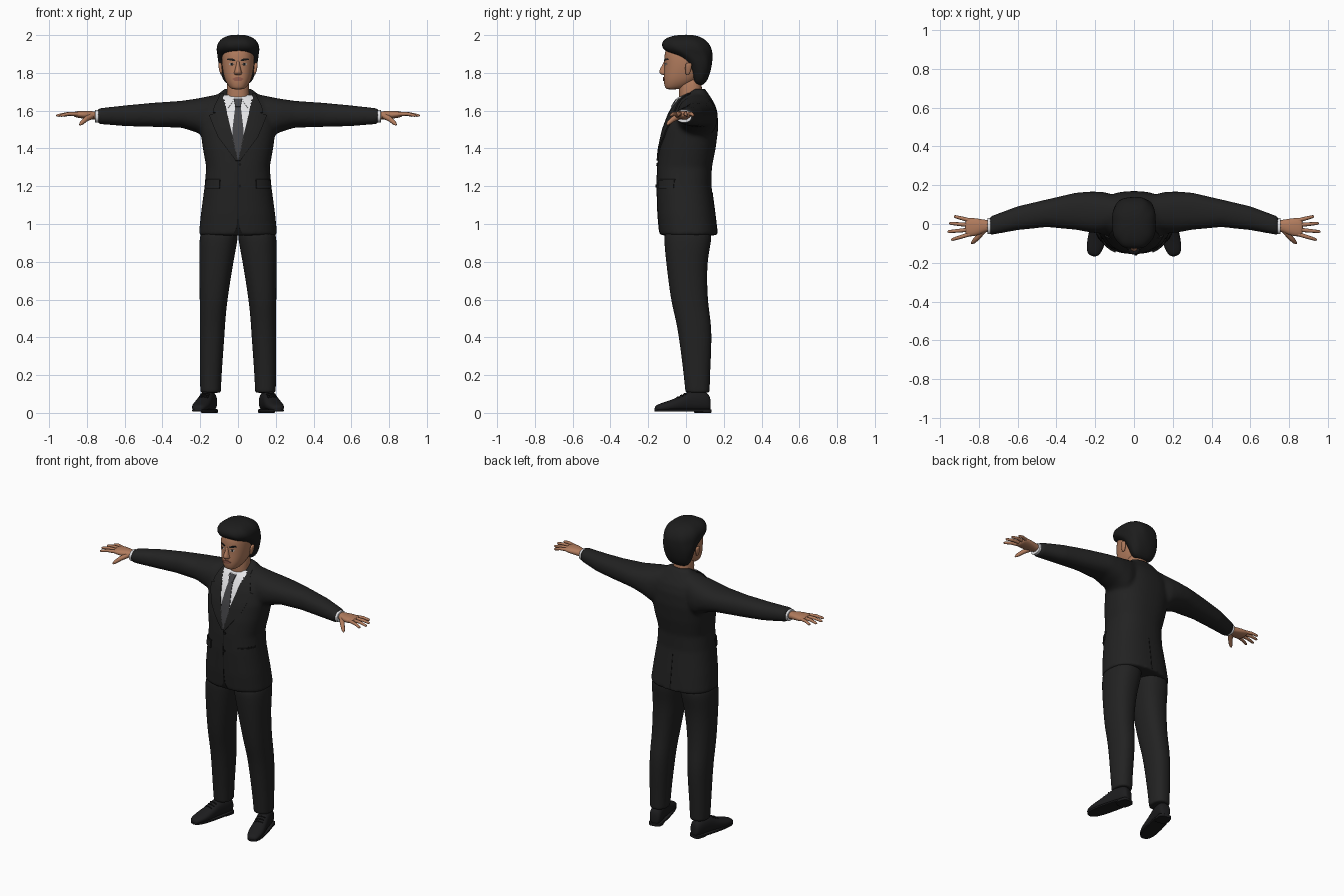
import bpy, bmesh, math
from mathutils import Vector, Matrix
from mathutils.bvhtree import BVHTree

cube = bpy.data.objects.get("Cube")
if cube:
    bpy.data.objects.remove(cube)


def material(name, r, g, b):
    m = bpy.data.materials.new(name)
    m.use_nodes = True
    m.diffuse_color = (r, g, b, 1)
    bsdf = m.node_tree.nodes["Principled BSDF"]
    bsdf.inputs["Base Color"].default_value = (r, g, b, 1)
    bsdf.inputs["Roughness"].default_value = 0.8
    return m


SUIT = material("charcoal suit", 0.016, 0.016, 0.016)
SEAM = material("dark seam", 0.007, 0.007, 0.007)
HAIR = material("black hair", 0.012, 0.012, 0.012)
SKIN = material("warm skin", 0.44, 0.2, 0.11)
SHIRT = material("white shirt", 0.8, 0.8, 0.82)
TIE = material("grey tie", 0.055, 0.055, 0.06)
SHOE = material("black leather", 0.012, 0.012, 0.013)
LIPS = material("lips", 0.3, 0.11, 0.075)
EYE = material("eye white", 0.5, 0.45, 0.42)


def bake(obj):
    """Apply the modifiers, or turn a curve into a mesh, and shade smooth."""
    deps = bpy.context.evaluated_depsgraph_get()
    mesh = bpy.data.meshes.new_from_object(obj.evaluated_get(deps))
    name = obj.name
    mats = list(obj.data.materials)
    bpy.data.objects.remove(obj)
    new = bpy.data.objects.new(name, mesh)
    bpy.context.collection.objects.link(new)
    mesh.materials.clear()
    for m in mats:
        mesh.materials.append(m)
    mesh.shade_smooth()
    mesh.set_sharp_from_angle(angle=math.radians(50))
    return new


def to_object(name, bm, mat):
    bmesh.ops.recalc_face_normals(bm, faces=bm.faces)
    mesh = bpy.data.meshes.new(name)
    bm.to_mesh(mesh)
    bm.free()
    mesh.materials.append(mat)
    obj = bpy.data.objects.new(name, mesh)
    bpy.context.collection.objects.link(obj)
    return obj


def add_loft(bm, rings, axis="Z", side=1, n=2.3, seg=24, tilt=0, ripple=0):
    """Rings are (position on axis, low, high, low, high) of each section."""
    place = {"Z": lambda t, a, b: (a, b, t + tilt * b),
             "X": lambda t, a, b: (t, a, b),
             "Y": lambda t, a, b: (a, t, b)}[axis]
    loops = []
    for t, a0, a1, b0, b1 in rings:
        loop = []
        for i in range(seg):
            ang = math.tau * i / seg
            c, s = math.cos(ang), math.sin(ang)
            k = 1 + ripple * math.sin(8 * ang + 25 * t)
            a = (a0 + a1) / 2 + k * (a1 - a0) / 2 * math.copysign(abs(c) ** (2 / n), c)
            b = (b0 + b1) / 2 + k * (b1 - b0) / 2 * math.copysign(abs(s) ** (2 / n), s)
            p = Vector(place(t, a, b))
            p.x *= side
            loop.append(bm.verts.new(p))
        loops.append(loop)
    for lo, hi in zip(loops, loops[1:]):
        for i in range(seg):
            j = (i + 1) % seg
            bm.faces.new((lo[i], lo[j], hi[j], hi[i]))
    bm.faces.new(loops[0])
    bm.faces.new(loops[-1])


def loft(name, rings, mat, matrix=None, **kw):
    bm = bmesh.new()
    add_loft(bm, rings, **kw)
    if matrix:
        bm.transform(matrix)
    obj = to_object(name, bm, mat)
    obj.modifiers.new("smooth", "SUBSURF").levels = 2
    return bake(obj)


def sym(rows):
    """Upright sections (z, half width, front, back) centred on x."""
    return [(z, -w, w, f, b) for z, w, f, b in rows]


def tube(name, points, radii, depth, mat):
    curve = bpy.data.curves.new(name, "CURVE")
    curve.dimensions = "3D"
    curve.bevel_depth = depth
    curve.bevel_resolution = 3
    curve.use_fill_caps = True
    sp = curve.splines.new("POLY")
    sp.points.add(len(points) - 1)
    for p, co, r in zip(sp.points, points, radii):
        p.co, p.radius = (*co, 1), r
    curve.materials.append(mat)
    obj = bpy.data.objects.new(name, curve)
    bpy.context.collection.objects.link(obj)
    return bake(obj)


def surface(obj):
    return BVHTree.FromPolygons([v.co for v in obj.data.vertices],
                                [p.vertices for p in obj.data.polygons])


def panel(name, tree, rows, mat, side=1, lift=0.0, back=False, thick=0.008, cols=8):
    """Thin plate laid on a surface; rows are (z, x start, x end)."""
    d = -1 if back else 1
    bm, grid = bmesh.new(), []
    samples = []
    for r0, r1 in zip(rows, rows[1:]):
        k = max(2, int(abs(r0[0] - r1[0]) / 0.015))
        samples += [[u + (v - u) * i / k for u, v in zip(r0, r1)] for i in range(k)]
    samples.append(rows[-1])
    for z, x0, x1 in samples:
        line = []
        for i in range(cols + 1):
            x = side * (x0 + (x1 - x0) * i / cols)
            hit = tree.ray_cast(Vector((x, -d, z)), Vector((0, d, 0)))[0]
            line.append(bm.verts.new((x, (hit.y if hit else 0) - d * lift, z)))
        grid.append(line)
    for lo, hi in zip(grid, grid[1:]):
        for i in range(cols):
            bm.faces.new((lo[i], lo[i + 1], hi[i + 1], hi[i]))
    obj = to_object(name, bm, mat)
    mod = obj.modifiers.new("thickness", "SOLIDIFY")
    mod.thickness, mod.offset = thick, 0
    return bake(obj)


# Jacket: torso and sleeves fused into one smooth body
bm = bmesh.new()
add_loft(bm, sym([(.94, .208, -.14, .168), (1.05, .197, -.15, .155), (1.2, .177, -.155, .135),
                  (1.3, .168, -.152, .137), (1.4, .186, -.142, .157), (1.5, .2, -.12, .17),
                  (1.58, .195, -.09, .168), (1.63, .18, -.062, .155), (1.665, .14, -.04, .135),
                  (1.695, .095, .01, .115), (1.716, .075, .04, .1)]), seg=40, n=2.4)
for s in (1, -1):
    add_loft(bm, [(.04, -.0, .13, 1.5, 1.69), (.1, -.02, .15, 1.46, 1.688), (.16, -.05, .166, 1.45, 1.676),
                  (.22, -.045, .168, 1.485, 1.664), (.3, -.03, .162, 1.51, 1.652),
                  (.45, -.016, .127, 1.514, 1.642), (.6, -.032, .092, 1.518, 1.628),
                  (.745, -.058, .038, 1.53, 1.612)], axis="X", side=s)
jacket = to_object("jacket", bm, SUIT)
mod = jacket.modifiers.new("fuse", "REMESH")
mod.mode, mod.voxel_size = "VOXEL", 0.011
mod = jacket.modifiers.new("soften", "SMOOTH")
mod.factor, mod.iterations = 0.5, 6
jacket = bake(jacket)
coat = surface(jacket)

# Shirt front, tie, seams and buttons
panel("shirt_front", coat, [(1.68, -.08, .08), (1.55, -.053, .053), (1.335, -.002, .002)], SHIRT)
panel("tie", coat, [(1.625, -.014, .014), (1.5, -.029, .029), (1.45, -.029, .029), (1.34, -.003, .003)],
      TIE, lift=.004)
panel("tie_knot", coat, [(1.662, -.022, .022), (1.62, -.014, .014)], TIE, lift=.009)
panel("front_seam", coat, [(1.33, -.002, .002), (1.05, -.002, .002), (.98, -.008, .008), (.95, -.024, .024)],
      SEAM, thick=.004)
panel("back_vent", coat, [(1.17, -.002, .002), (.95, -.003, .003)], SEAM, back=True, thick=.004)
for i, z in enumerate((1.315, 1.2)):
    panel(f"button_{i + 1}", coat, [(z + .008, .008, .012), (z, .002, .018), (z - .008, .008, .012)],
          SEAM, lift=.003)

# Shirt collar, neck
loft("shirt_collar", sym([(1.6, .076, -.055, .1), (1.62, .074, -.053, .1), (1.675, .068, -.046, .096),
                          (1.684, .067, -.045, .095), (1.685, .062, -.04, .09)]), SHIRT, tilt=.32)
loft("neck", sym([(1.58, .062, -.035, .085), (1.68, .06, -.036, .085), (1.8, .06, -.045, .085)]), SKIN)

# Head and nose
head = loft("head", sym([(1.712, .028, -.102, -.05), (1.722, .045, -.112, 0), (1.75, .064, -.118, .05),
                         (1.78, .075, -.119, .08), (1.82, .083, -.116, .1), (1.86, .087, -.115, .11),
                         (1.91, .086, -.115, .11), (1.95, .072, -.095, .1), (1.975, .04, -.05, .06)]), SKIN)
face = surface(head)
loft("nose", sym([(1.787, .016, -.122, -.08), (1.797, .024, -.144, -.08), (1.815, .017, -.143, -.08),
                  (1.845, .01, -.124, -.08), (1.875, .009, -.112, -.08)]), SKIN, seg=12)
panel("lips", face, [(1.777, -.012, .012), (1.768, -.029, .029), (1.757, -.014, .014)], LIPS, lift=.001)

# Swept-back hair
loft("hair", sym([(1.733, .05, .05, .09), (1.76, .078, .035, .113), (1.8, .092, .026, .128),
                  (1.85, .103, -.002, .138), (1.88, .107, -.04, .14), (1.905, .111, -.09, .14),
                  (1.925, .115, -.124, .138), (1.955, .111, -.132, .125), (1.983, .088, -.112, .095),
                  (1.998, .052, -.065, .055), (2.002, .02, -.02, .02)]),
     HAIR, n=2.4, seg=48, ripple=.012)

# Paired parts
for side, s in (("left", 1), ("right", -1)):
    # Jacket trim
    panel(side + "_lapel", coat, [(1.69, .075, .09), (1.62, .064, .125), (1.592, .058, .132), (1.588, .058, .115),
                                  (1.575, .056, .152), (1.46, .027, .105), (1.335, -.001, .012)],
          SUIT, side=s, lift=.004)
    panel(side + "_collar_flap", coat, [(1.672, .022, .08), (1.645, .028, .074), (1.61, .054, .062)],
          SHIRT, side=s, lift=.004)
    panel(side + "_pocket_flap", coat, [(1.232, .095, .168), (1.188, .098, .171)], SUIT, side=s, lift=.004)
    panel(side + "_pocket_seam", coat, [(1.24, .093, .168), (1.232, .093, .168)], SEAM, side=s, thick=.004)

    # Face
    panel(side + "_eye", face, [(1.853, .03, .039), (1.847, .021, .048), (1.84, .029, .04)], EYE, side=s, thick=.003)
    panel(side + "_iris", face, [(1.853, .03, .038), (1.84, .03, .038)], HAIR, side=s, lift=.001, thick=.003)
    panel(side + "_eyebrow", face, [(1.876, .03, .052), (1.87, .016, .058), (1.864, .014, .022)],
          HAIR, side=s, thick=.005)
    loft(side + "_ear", [(1.79, .084, .092, -.002, .018), (1.805, .082, .098, -.004, .024),
                         (1.84, .084, .106, -.006, .034), (1.855, .088, .104, .002, .028)],
         SKIN, side=s, seg=12)

    # Cuff, palm, fingers
    loft(side + "_shirt_cuff", [(.72, -.05, .03, 1.538, 1.604), (.752, -.052, .031, 1.536, 1.605),
                                (.756, -.052, .031, 1.536, 1.605), (.757, -.045, .025, 1.542, 1.6)],
         SHIRT, axis="X", side=s)
    loft(side + "_palm", [(.74, -.038, .02, 1.55, 1.597), (.77, -.042, .022, 1.553, 1.597),
                          (.81, -.062, .03, 1.556, 1.6), (.85, -.066, .033, 1.562, 1.598),
                          (.872, -.06, .028, 1.568, 1.594)], SKIN, axis="X", side=s, seg=16)
    fingers = {"index": (-.052, .943, -.082), "middle": (-.029, .962, -.04),
               "ring": (-.006, .953, .004), "little": (.018, .928, .04)}
    for name, (y0, x1, y1) in fingers.items():
        tip = Vector((s * x1, y1, 1.574))
        root = Vector((s * .845, y0, 1.582))
        mid = root.lerp(tip, .55) + Vector((0, 0, .005))
        tube(f"{side}_{name}_finger", [root, mid, root.lerp(tip, .93), tip], [1.15, 1, .8, .35], .0095, SKIN)
    tube(side + "_thumb", [(s * .775, -.03, 1.572), (s * .805, -.068, 1.555), (s * .828, -.092, 1.535),
                           (s * .838, -.1, 1.524)], [1.5, 1.25, 1, .4], .011, SKIN)

    # Trouser leg
    loft(side + "_trouser_leg", [(.105, .092, .198, -.002, .124), (.115, .09, .2, -.004, .126),
                                 (.2, .087, .202, -.012, .127), (.4, .072, .203, -.037, .138),
                                 (.5, .066, .203, -.056, .13), (.6, .056, .203, -.082, .114),
                                 (.8, .024, .205, -.106, .11), (.9, .004, .207, -.116, .135),
                                 (1.0, -.01, .195, -.12, .14)], SUIT, side=s)

    # Shoe, turned outward about the heel
    turn = Matrix.Translation((s * .15, .09, 0)) @ Matrix.Rotation(s * math.radians(14), 4, "Z") \
        @ Matrix.Translation((0, -.09, 0))
    loft(side + "_shoe", [(-.172, -.018, .018, .01, .032), (-.158, -.036, .036, .008, .046),
                          (-.1, -.049, .049, .008, .062), (-.03, -.044, .044, .008, .09),
                          (.015, -.041, .041, .008, .118), (.07, -.042, .042, .008, .12),
                          (.115, -.038, .038, .008, .11), (.13, -.024, .024, .01, .075)],
         SHOE, matrix=turn, axis="Y", side=s)
    loft(side + "_sole", [(z, -w, w, -.176 + e, .133 - e) for z, w, e in
                          ((.006, .046, .006), (.008, .049, .001), (.018, .049, .001), (.02, .046, .005))],
         SHOE, matrix=turn, side=s, n=2.8)
    loft(side + "_heel", [(z, -.042, .042, .045, .133) for z in (0, .001, .018, .02)],
         SHOE, matrix=turn, side=s, n=3.5)
    for i in range(3):
        y, z = -.045 + .018 * i, .084 + .009 * i
        tube(f"{side}_lace_{i + 1}", [turn @ Vector((x, y, z - 7 * x * x)) for x in (-.025, -.012, 0, .012, .025)],
             [1] * 5, .004, SEAM)
